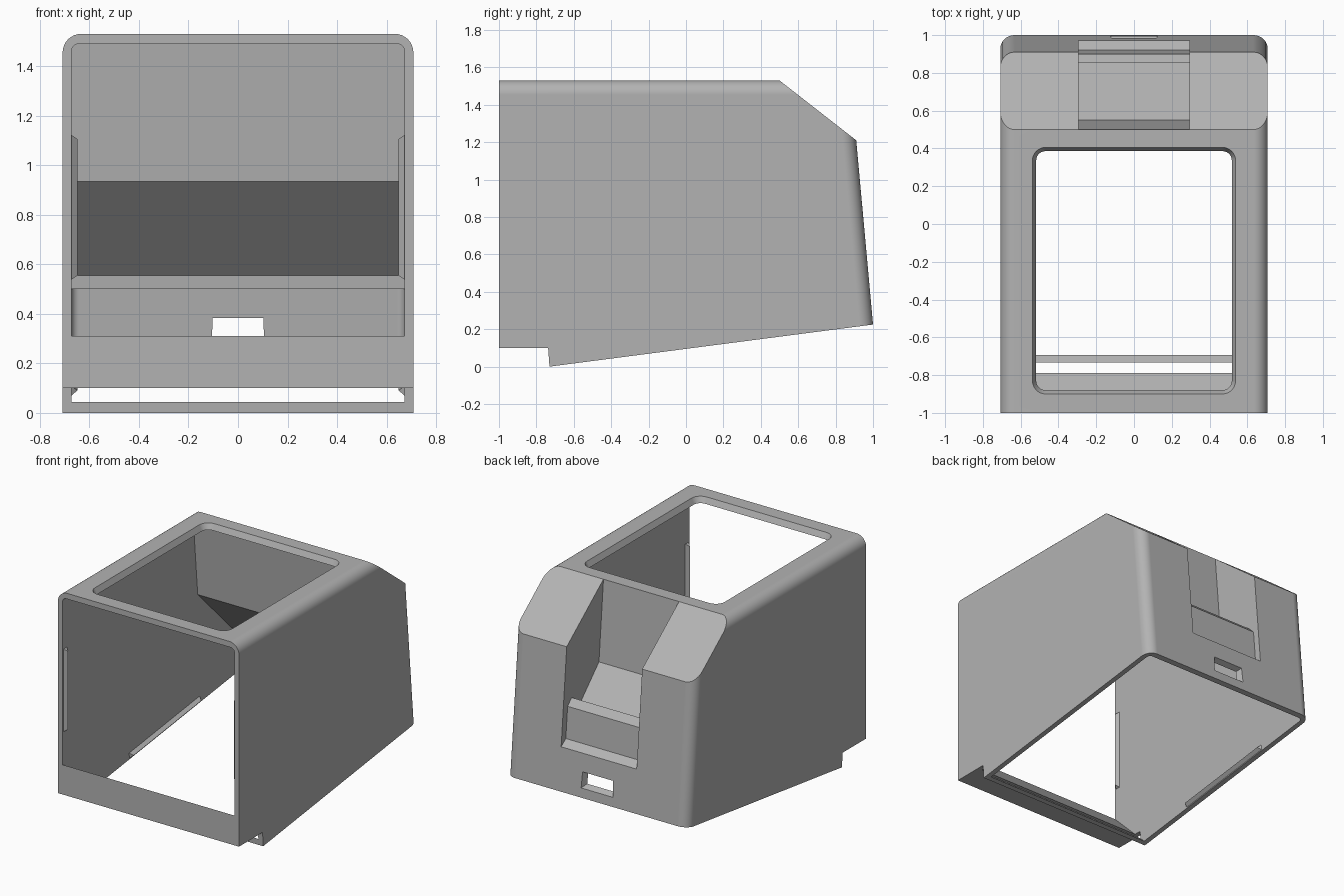
import bpy, bmesh, math
from mathutils import Vector

cube = bpy.data.objects.get("Cube")
if cube:
    bpy.data.objects.remove(cube, do_unlink=True)

# Single plain grey plastic
grey = bpy.data.materials.new("grey plastic")
grey.use_nodes = True
grey.diffuse_color = (0.45, 0.45, 0.45, 1)
grey.node_tree.nodes["Principled BSDF"].inputs["Base Color"].default_value = (0.45, 0.45, 0.45, 1)


def make_object(name, bm):
    bmesh.ops.recalc_face_normals(bm, faces=bm.faces[:])
    mesh = bpy.data.meshes.new(name)
    bm.to_mesh(mesh)
    bm.free()
    mesh.materials.append(grey)
    obj = bpy.data.objects.new(name, mesh)
    bpy.context.collection.objects.link(obj)
    return obj


def side_prism(name, profile, half_width, round_edges=(), radius=0.0):
    """Extrude a (y, z) profile across x; round the long edges of the listed
    profile sides, where side i runs from point i to point i + 1."""
    bm = bmesh.new()
    n = len(profile)
    left = [bm.verts.new((half_width, y, z)) for y, z in profile]
    right = [bm.verts.new((-half_width, y, z)) for y, z in profile]
    bm.faces.new(left)
    bm.faces.new(right[::-1])
    for i in range(n):
        j = (i + 1) % n
        bm.faces.new((left[j], left[i], right[i], right[j]))
    edges = [bm.edges.get((ring[i], ring[(i + 1) % n]))
             for ring in (left, right) for i in round_edges]
    if edges:
        bmesh.ops.bevel(bm, geom=edges, offset=radius, offset_type='OFFSET',
                        segments=8, profile=0.5, affect='EDGES')
    return make_object(name, bm)


def loft(name, rings):
    """Solid between two matching rings of points."""
    bm = bmesh.new()
    a, b = [[bm.verts.new(p) for p in ring] for ring in rings]
    bm.faces.new(a)
    bm.faces.new(b[::-1])
    for i in range(len(a)):
        j = (i + 1) % len(a)
        bm.faces.new((a[j], a[i], b[i], b[j]))
    return make_object(name, bm)


def rounded_rect(hx, hy, cy, z, r, steps=6):
    points = []
    for k, (sx, sy) in enumerate(((1, 1), (-1, 1), (-1, -1), (1, -1))):
        for s in range(steps + 1):
            a = math.pi / 2 * (k + s / steps)
            points.append((sx * (hx - r) + r * math.cos(a),
                           cy + sy * (hy - r) + r * math.sin(a), z))
    return points


def cut(target, cutter):
    mod = target.modifiers.new("cut", 'BOOLEAN')
    mod.operation = 'DIFFERENCE'
    mod.solver = 'EXACT'
    mod.object = cutter
    bpy.context.view_layer.objects.active = target
    bpy.ops.object.modifier_apply(modifier=mod.name)
    bpy.data.objects.remove(cutter, do_unlink=True)


# Housing: leaning back wall, rising underside, front foot
housing = side_prism("housing", [(-1, 0.10), (-1, 1.53), (0.881, 1.53), (1, 0.225),
                                 (-0.73, 0), (-0.737, 0.10)], 0.708, (1, 2), 0.075)

# Sloped cut across the upper back
cut(housing, side_prism("slope_cutter", [(0.5, 1.53), (0.91, 1.21), (1.294, 0.91),
                                         (1.294, 1.8), (0.154, 1.8)], 0.9))

# Hollow inside, open at the front and underneath
cut(housing, side_prism("cavity_cutter", [
    (-1.1, 0.41), (-1.1, 1.49), (0.46, 1.49), (0.51, 0.935), (0.89, 0.555),
    (0.895, 0.5), (0.935, 0.5), (0.999, -0.2), (-0.49, -0.2)],
    0.672, (1, 6), 0.03))

# Recess in the back with a raised lip at its foot
cut(housing, side_prism("recess_cutter", [
    (0.49, 1.64), (0.55, 0.965), (0.855, 0.66), (0.855, 0.83), (0.9, 0.785),
    (0.92, 0.565), (0.975, 0.525), (1.1, 0.434), (1.1, 1.64)], 0.295))

# Window in the roof with flared sides
slope = 0.02 / 0.04
rings = []
for z in (1.47, 1.55):
    grow = (z - 1.49) * slope
    rings.append(rounded_rect(0.518 + grow, 0.633 + grow, -0.247, z, 0.05 + grow))
cut(housing, loft("window_cutter", rings))

# Flared slot low in the back wall
rings = []
for y, grow in ((0.93, -0.005), (1.03, 0.04)):
    hx, hz = 0.1 + grow, 0.034 + grow
    rings.append([(-hx, y, 0.348 - hz), (hx, y, 0.348 - hz),
                  (hx, y, 0.348 + hz), (-hx, y, 0.348 + hz)])
cut(housing, loft("slot_cutter", rings))

bpy.ops.object.select_all(action='DESELECT')
housing.select_set(True)
bpy.context.view_layer.objects.active = housing
bpy.ops.object.shade_smooth_by_angle(angle=math.radians(25))
weighted = housing.modifiers.new("even_shading", 'WEIGHTED_NORMAL')
weighted.keep_sharp = True


# Snap ridges on the inner side walls
def snap_ridge(name, side, center, direction, length):
    along = Vector((0, *direction)).normalized()
    across = Vector((0, -along.z, along.y))
    mid = Vector((side * 0.676, *center))
    peak = Vector((-side * 0.028, 0, 0))
    bm = bmesh.new()
    ends = []
    for s in (-1, 1):
        e = mid + along * s * length / 2
        ends.append([bm.verts.new(p) for p in
                     (e - across * 0.022, e + across * 0.022, e + peak - along * s * 0.02)])
    a, b = ends
    bm.faces.new(a)
    bm.faces.new(b)
    for i in range(3):
        j = (i + 1) % 3
        bm.faces.new((a[i], a[j], b[j], b[i]))
    make_object(name, bm)


for side, label in ((1, "left"), (-1, "right")):
    snap_ridge(label + "_front_ridge", side, (-0.97, 0.83), (0, 1), 0.59)
    snap_ridge(label + "_bottom_ridge", side, (0.14, 0.14), (1.73, 0.225), 0.8)
